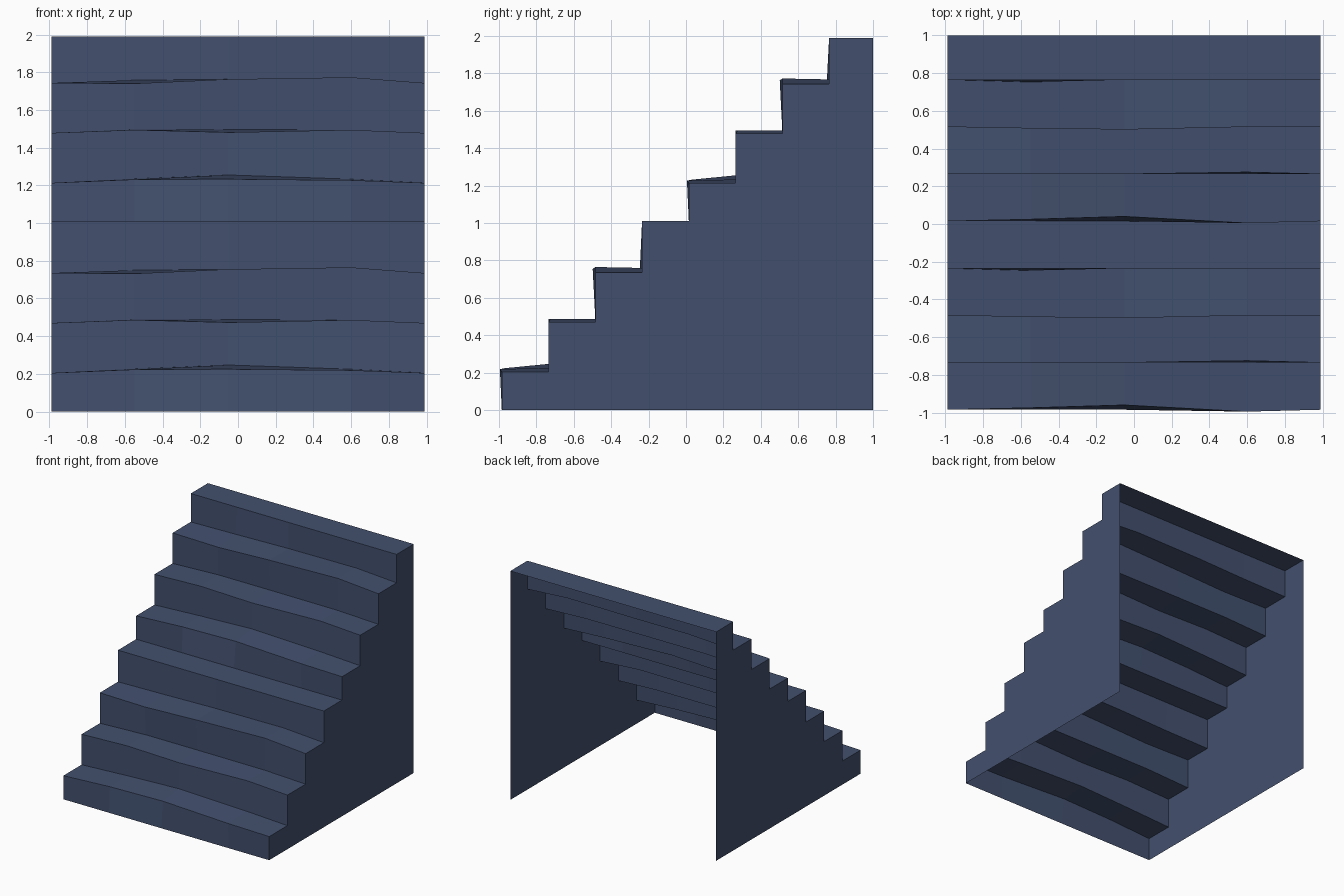
import bpy, bmesh

if "Cube" in bpy.data.objects:
    bpy.data.objects.remove(bpy.data.objects["Cube"])

mat = bpy.data.materials.new("slate_blue")
mat.diffuse_color = (0.055, 0.08, 0.155, 1)
mat.use_nodes = True
mat.node_tree.nodes["Principled BSDF"].inputs["Base Color"].default_value = mat.diffuse_color

XS = [-0.99, -0.55, -0.05, 0.6, 0.99]     # columns across the width
RISER_Y = [-0.985, -0.735, -0.485, -0.235]
TREAD_Z = [0.205, 0.47, 0.735, 1.01]
# Wear at the three inner columns, as (dy, dz): tread nose, then tread back
NOSE = [[(0.01, 0.018), (0.025, 0.02), (-0.01, 0.014)],
        [(-0.005, 0.016), (-0.015, 0.003), (0.008, 0.016)],
        [(-0.008, -0.003), (-0.014, 0.02), (0, 0.03)],
        [(0, 0)] * 3]
NOSE[1] = [(0, 0.016), (0, 0.003), (0.01, 0.016)]
BACK = [[(0, 0.022), (0, 0.042), (0, 0.02)],
        [(0, 0.018), (0, 0.018), (0, 0.016)],
        [(-0.012, 0.015), (0, 0.02), (0, 0.025)],
        [(0, 0)] * 3]


def row(y, z, wear):
    """One line of points across the stair, worn in the middle."""
    wear = [(0, 0)] + wear + [(0, 0)]
    return [(x, y + dy, z + dz) for x, (dy, dz) in zip(XS, wear)]


def make_object(name, verts, faces):
    me = bpy.data.meshes.new(name)
    me.from_pydata(verts, [], faces)
    me.materials.append(mat)
    ob = bpy.data.objects.new(name, me)
    bpy.context.collection.objects.link(ob)
    return ob


# Profile rows from the floor up to the back edge of the top step
flat = [(0, 0)] * 3
step_y = [y + k for k in (0, 1) for y in RISER_Y] + [1.0]
step_z = [z + 1.008 * k for k in (0, 1) for z in TREAD_Z]
step_z[-1] = 1.99
rows = [row(step_y[0], 0, flat)]
for i, z in enumerate(step_z):
    rows.append(row(step_y[i], z, NOSE[i % 4]))
    rows.append(row(step_y[i + 1], z, BACK[i % 4]))

# Treads and risers: one folded sheet, open behind and below
n = len(XS)
verts = [p for r in rows for p in r]
faces = [(a * n + b, a * n + b + 1, (a + 1) * n + b + 1, (a + 1) * n + b)
         for a in range(len(rows) - 1) for b in range(n - 1)]
make_object("treads_and_risers", verts, faces)

# Stepped side walls: thin sheets closing the left and right ends
for name, col in (("left_side_wall", 0), ("right_side_wall", -1)):
    outline = [r[col] for r in rows] + [(XS[col], 1.0, 0)]
    order = list(range(len(outline)))
    make_object(name, outline, [order[::-1] if col == -1 else order])
